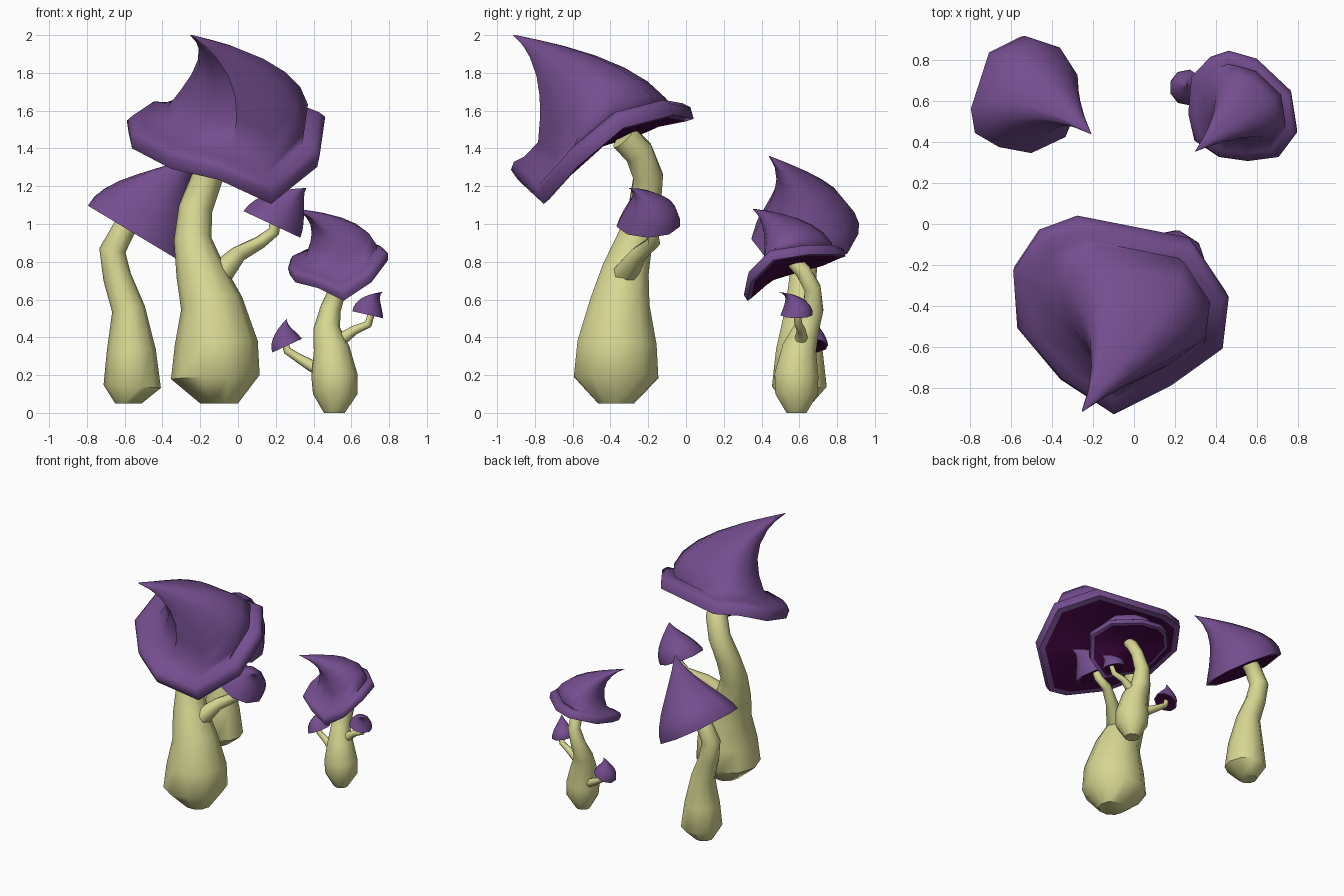
import bpy, bmesh, math
from mathutils import Vector as V

if "Cube" in bpy.data.objects:
    bpy.data.objects.remove(bpy.data.objects["Cube"])


def material(name, col):
    m = bpy.data.materials.new(name)
    m.diffuse_color = (*col, 1)
    m.use_nodes = True
    m.node_tree.nodes["Principled BSDF"].inputs["Base Color"].default_value = m.diffuse_color
    return m


PURPLE = material("cap_purple", (0.175, 0.075, 0.275))
DARK = material("gill_dark", (0.055, 0.002, 0.055))
STEM = material("stem_cream", (0.68, 0.68, 0.29))


def loft(name, rings, mats, angle, dark_rows=0):
    """Skin a list of equal-length rings, closing both ends."""
    bm = bmesh.new()
    vs = [[bm.verts.new(p) for p in r] for r in rings]
    n = len(vs[0])
    for k in range(len(vs) - 1):
        for i in range(n):
            j = (i + 1) % n
            f = bm.faces.new((vs[k][i], vs[k][j], vs[k + 1][j], vs[k + 1][i]))
            f.material_index = 1 if k < dark_rows else 0
    f = bm.faces.new(vs[0])
    f.material_index = 1 if dark_rows else 0
    bm.faces.new(vs[-1])
    bmesh.ops.recalc_face_normals(bm, faces=bm.faces[:])
    me = bpy.data.meshes.new(name)
    bm.to_mesh(me)
    bm.free()
    for m in mats:
        me.materials.append(m)
    ob = bpy.data.objects.new(name, me)
    bpy.context.collection.objects.link(ob)
    bpy.ops.object.select_all(action='DESELECT')
    ob.select_set(True)
    bpy.context.view_layer.objects.active = ob
    bpy.ops.object.shade_smooth_by_angle(angle=math.radians(angle))
    return ob


def stem(name, path, sides=10):
    """Path entries are (x, y, z, radius)."""
    pts = [V(p[:3]) for p in path]
    rings = []
    for k, p in enumerate(path):
        t = pts[min(k + 1, len(pts) - 1)] - pts[max(k - 1, 0)]
        q = V((0, 0, 1)).rotation_difference(t.normalized())
        if k == 0:
            q.identity()
        rings.append([pts[k] + q @ V((p[3] * math.cos(a), p[3] * math.sin(a), 0))
                      for a in (2 * math.pi * i / sides for i in range(sides))])
    loft(name, rings, [STEM], 48)


def circle_rim(c, r, normal, n=9):
    q = V((0, 0, 1)).rotation_difference(V(normal).normalized())
    return [V(c) + q @ V((r * math.cos(2 * math.pi * i / n), r * math.sin(2 * math.pi * i / n), 0))
            for i in range(n)]


def cap(name, rim, mid, tip, lip=0.0, dome=0.06):
    """Hooked hat: rim ring shrinks along a bent line through mid to tip."""
    rim, mid, tip = [V(p) for p in rim], V(mid), V(tip)
    n = len(rim)
    c0 = sum(rim, V()) / n
    nor = sum(((rim[i] - c0).cross(rim[(i + 1) % n] - c0) for i in range(n)), V()).normalized()
    if nor.z < 0:
        nor = -nor
    ctrl = 2 * mid - (c0 + tip) / 2

    def ring(s, c):
        return [c + (p - c0) * s for p in rim]

    rings = [ring(.12, c0 + nor * dome), ring(.55, c0 + nor * dome * .8), ring(.90, c0), ring(.98, c0)]
    if lip:
        rings += [ring(1, c0 + nor * lip * .75), ring(.94, c0 + nor * lip * 1.15),
                  ring(.82, c0 + nor * lip * 1.25)]
        prof = [(.2, .71), (.35, .60), (.5, .47), (.65, .33), (.8, .185), (.9, .09), (1, .008)]
    else:
        prof = [(.12, .93), (.25, .83), (.4, .68), (.55, .5), (.7, .32), (.85, .15), (1, .008)]
    for t, s in prof:
        rings.append(ring(s, c0 * (1 - t) ** 2 + ctrl * 2 * t * (1 - t) + tip * t * t))
    loft(name, rings, [PURPLE, DARK], 58, dark_rows=2)


# Big front mushroom
stem("big_stem", [(-.10, -.37, .05, .10), (-.12, -.37, .19, .235), (-.115, -.365, .37, .22),
                  (-.14, -.35, .58, .165), (-.20, -.32, .75, .13), (-.24, -.27, .92, .10),
                  (-.225, -.22, 1.08, .09), (-.16, -.20, 1.25, .082), (-.10, -.25, 1.38, .08),
                  (-.07, -.33, 1.46, .078)])
cap("big_cap", [(-.28, .05, 1.56), (-.47, -.02, 1.57), (-.59, -.20, 1.49), (-.57, -.48, 1.40),
                (-.36, -.73, 1.29), (-.10, -.90, 1.23), (.18, -.76, 1.10), (.43, -.58, 1.30),
                (.46, -.33, 1.51), (.28, -.06, 1.58)],
    (-.015, -.54, 1.755), (-.25, -.91, 2.0), lip=.085, dome=.03)
stem("big_branch", [(-.19, -.33, .66, .08), (-.09, -.32, .74, .068), (0, -.25, .84, .046),
                    (.12, -.17, .905, .035), (.19, -.18, .96, .031), (.20, -.20, 1.04, .03)], 8)
cap("big_branch_cap", circle_rim((.175, -.2, 1.0), .175, (.42, 0, .9)),
    (.26, -.20, 1.125), (.36, -.30, 1.19), dome=.02)

# Left back mushroom
stem("left_stem", [(-.58, .60, .05, .07), (-.56, .60, .14, .152), (-.565, .60, .33, .13),
                   (-.58, .61, .55, .088), (-.64, .62, .72, .075), (-.665, .63, .86, .07),
                   (-.60, .63, .98, .062), (-.52, .63, 1.06, .06)])
cap("left_cap", [(x, y, 1.1 - .6 * (x + .8)) for x, y in
                 [(-.55, .92), (-.71, .84), (-.80, .56), (-.78, .44), (-.66, .37), (-.50, .34),
                  (-.33, .42), (-.27, .57), (-.28, .72), (-.37, .86)]],
    (-.41, .61, 1.16), (-.21, .44, 1.36), dome=.03)

# Right back mushroom
stem("right_stem", [(.51, .585, 0, .055), (.515, .585, .10, .118), (.51, .585, .20, .122),
                    (.495, .60, .34, .095), (.47, .64, .45, .07), (.49, .675, .55, .055),
                    (.53, .67, .66, .046), (.54, .62, .75, .044), (.53, .57, .80, .04)])
cap("right_cap", [(.46, .85, .83), (.37, .82, .82), (.285, .73, .78), (.27, .55, .73),
                  (.30, .42, .69), (.42, .34, .66), (.56, .32, .59), (.71, .34, .69),
                  (.80, .46, .81), (.77, .65, .84), (.60, .81, .84)],
    (.50, .535, .96), (.30, .355, 1.08), lip=.05, dome=.02)
stem("right_branch_a", [(.49, .60, .32, .045), (.56, .61, .40, .033), (.62, .61, .44, .024),
                        (.69, .595, .47, .021), (.71, .585, .54, .018)], 8)
cap("right_branch_cap_a", circle_rim((.685, .585, .52), .088, (.22, 0, .97)),
    (.705, .575, .60), (.765, .49, .64), dome=.012)
stem("right_branch_b", [(.47, .60, .19, .042), (.39, .64, .25, .032), (.32, .66, .29, .024),
                        (.26, .665, .33, .021), (.25, .665, .37, .018)], 8)
cap("right_branch_cap_b", circle_rim((.258, .665, .355), .09, (-.42, 0, .9)),
    (.235, .67, .43), (.26, .68, .50), dome=.012)
